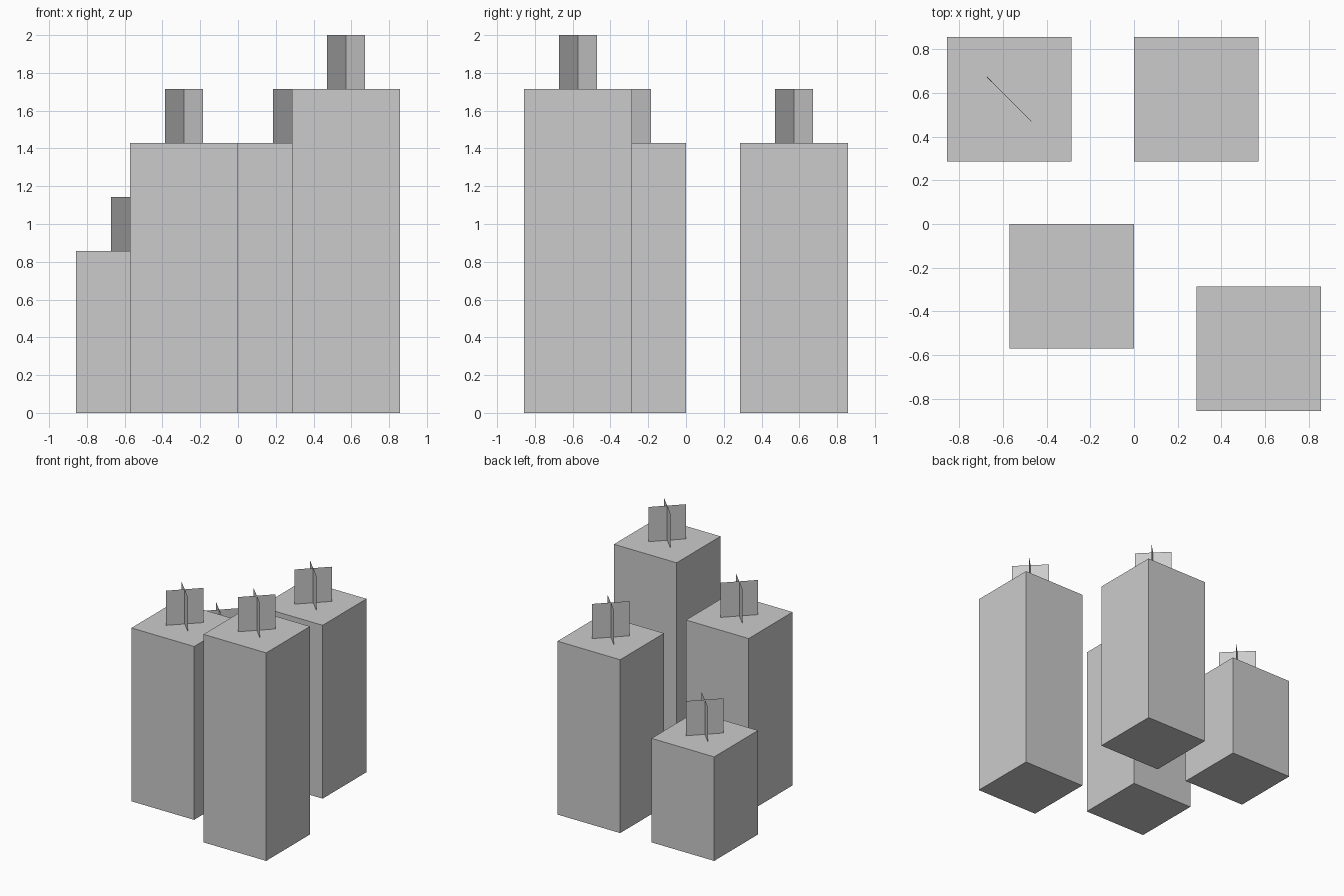
import bpy, bmesh
from math import radians
from mathutils import Matrix

if "Cube" in bpy.data.objects:
    bpy.data.objects.remove(bpy.data.objects["Cube"])

U = 2 / 7  # one grid unit of the blocky model


def make_object(name, bm):
    mesh = bpy.data.meshes.new(name)
    bm.to_mesh(mesh)
    bm.free()
    bpy.context.collection.objects.link(bpy.data.objects.new(name, mesh))


def candle(name, x, y, height):
    # Square wax block standing on the ground
    bm = bmesh.new()
    bmesh.ops.create_cube(bm, size=1, matrix=Matrix.Translation((x, y, height / 2))
                          @ Matrix.Diagonal((2 * U, 2 * U, height, 1)))
    make_object(name + "_wax", bm)

    # Wick: two upright flat cards crossed on the diagonals
    bm = bmesh.new()
    for angle in (45, -45):
        bmesh.ops.create_grid(bm, x_segments=1, y_segments=1, size=U / 2,
                              matrix=Matrix.Translation((x, y, height + U / 2))
                              @ Matrix.Rotation(radians(angle), 4, 'Z')
                              @ Matrix.Rotation(radians(90), 4, 'X'))
    make_object(name + "_wick", bm)


# Centre x, centre y and height in grid units
candle("short_candle", -2 * U, 2 * U, 3 * U)
candle("back_candle", U, 2 * U, 5 * U)
candle("front_candle", -U, -U, 5 * U)
candle("tall_candle", 2 * U, -2 * U, 6 * U)
